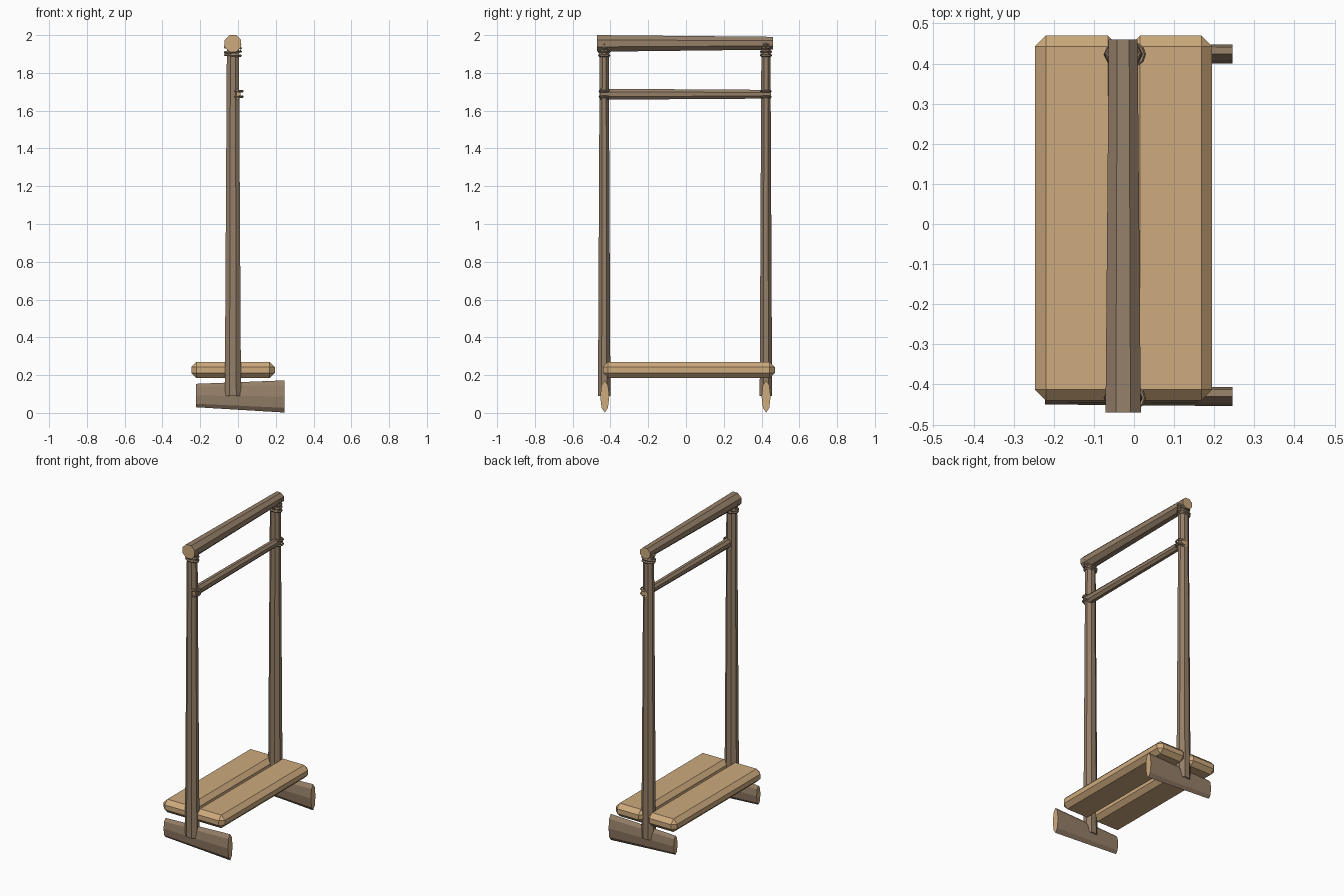
import bpy, bmesh, math
from mathutils import Vector, Matrix

if "Cube" in bpy.data.objects:
    bpy.data.objects.remove(bpy.data.objects["Cube"])


def material(name, rgb):
    m = bpy.data.materials.new(name)
    m.diffuse_color = (*rgb, 1)
    m.use_nodes = True
    m.node_tree.nodes["Principled BSDF"].inputs["Base Color"].default_value = m.diffuse_color
    return m


BARK = material("brown bark", (0.305, 0.216, 0.141))
WOOD = material("light cut wood", (0.61, 0.40, 0.205))


def finish(name, bm, mats):
    bmesh.ops.recalc_face_normals(bm, faces=bm.faces[:])
    me = bpy.data.meshes.new(name)
    bm.to_mesh(me)
    bm.free()
    for m in mats:
        me.materials.append(m)
    ob = bpy.data.objects.new(name, me)
    bpy.context.collection.objects.link(ob)
    return ob


def log(name, start, end, r0, r1, u, v, turn=0.5):
    """Tapered eight-sided log; u and v are its cross-section directions."""
    bm = bmesh.new()
    rings = []
    for c, (ru, rv) in ((start, r0), (end, r1)):
        ring = []
        for i in range(8):
            a = (i + turn) * math.pi / 4
            k = 1 / math.cos(math.pi / 8) if turn else 1
            ring.append(bm.verts.new(Vector(c) + Vector(u) * ru * k * math.cos(a)
                                     + Vector(v) * rv * k * math.sin(a)))
        rings.append(ring)
    for i in range(8):
        j = (i + 1) % 8
        bm.faces.new((rings[0][i], rings[0][j], rings[1][j], rings[1][i]))
    for ring in rings:
        bm.faces.new(ring).material_index = 1
    return finish(name, bm, (BARK, WOOD))


def rope_ring(name, centre, rx, ry, thick=0.007, tilt=0.0):
    """Low-poly binding loop around a post."""
    bm = bmesh.new()
    n, k = 10, 5
    grid = []
    for i in range(n):
        a = 2 * math.pi * i / n
        row = []
        for j in range(k):
            b = 2 * math.pi * j / k
            d = thick * math.cos(b)
            row.append(bm.verts.new(((rx + d) * math.cos(a), (ry + d) * math.sin(a),
                                     thick * math.sin(b))))
        grid.append(row)
    for i in range(n):
        for j in range(k):
            i2, j2 = (i + 1) % n, (j + 1) % k
            bm.faces.new((grid[i][j], grid[i2][j], grid[i2][j2], grid[i][j2]))
    bm.transform(Matrix.Translation(centre) @ Matrix.Rotation(tilt, 4, 'Y'))
    return finish(name, bm, (BARK,))


def plank(name, x0, x1):
    """Board with every edge chamfered."""
    bm = bmesh.new()
    bmesh.ops.create_cube(bm, size=1)
    bm.transform(Matrix.Translation(((x0 + x1) / 2, 0.015, 0.2275))
                 @ Matrix.Diagonal((x1 - x0, 0.91, 0.085, 1)))
    bmesh.ops.bevel(bm, geom=bm.edges[:], offset=0.027, segments=1, affect='EDGES')
    return finish(name, bm, (WOOD,))


X, Y, Z = (1, 0, 0), (0, 1, 0), (0, 0, 1)
CX = -0.027

# Posts, feet and bindings at each end
for side, py, fy in (("front", -0.433, -0.43), ("back", 0.423, 0.424)):
    log(side + "_post", (CX, py, 0.09), (CX, py, 1.94),
        (0.043, 0.033), (0.032, 0.024), X, Y)
    log(side + "_foot", (-0.222, fy, 0.092), (0.245, fy, 0.087),
        (0.02, 0.062), (0.024, 0.085), Y, Z, turn=0)
    for i, (z, rx, ry) in enumerate(((1.893, 0.041, 0.027), (1.911, 0.042, 0.027),
                                     (1.934, 0.041, 0.023), (1.949, 0.039, 0.023))):
        rope_ring(f"{side}_top_binding_{i + 1}", (CX, py, z), rx, ry,
                  tilt=0.06 * (-1) ** i)
    for i, z in enumerate((1.674, 1.703)):
        rope_ring(f"{side}_rail_binding_{i + 1}", (-0.004, py, z), 0.028, 0.026, 0.006)

# Horizontal rails
log("top_rail", (CX, -0.47, 1.956), (CX, 0.46, 1.957),
    (0.044, 0.044), (0.036, 0.034), X, Z)
log("lower_rail", (-0.012, -0.455, 1.687), (-0.012, 0.45, 1.687),
    (0.025, 0.029), (0.022, 0.023), X, Z)

# Shelf boards
plank("left_shelf_board", -0.247, -0.038)
plank("right_shelf_board", -0.012, 0.195)
